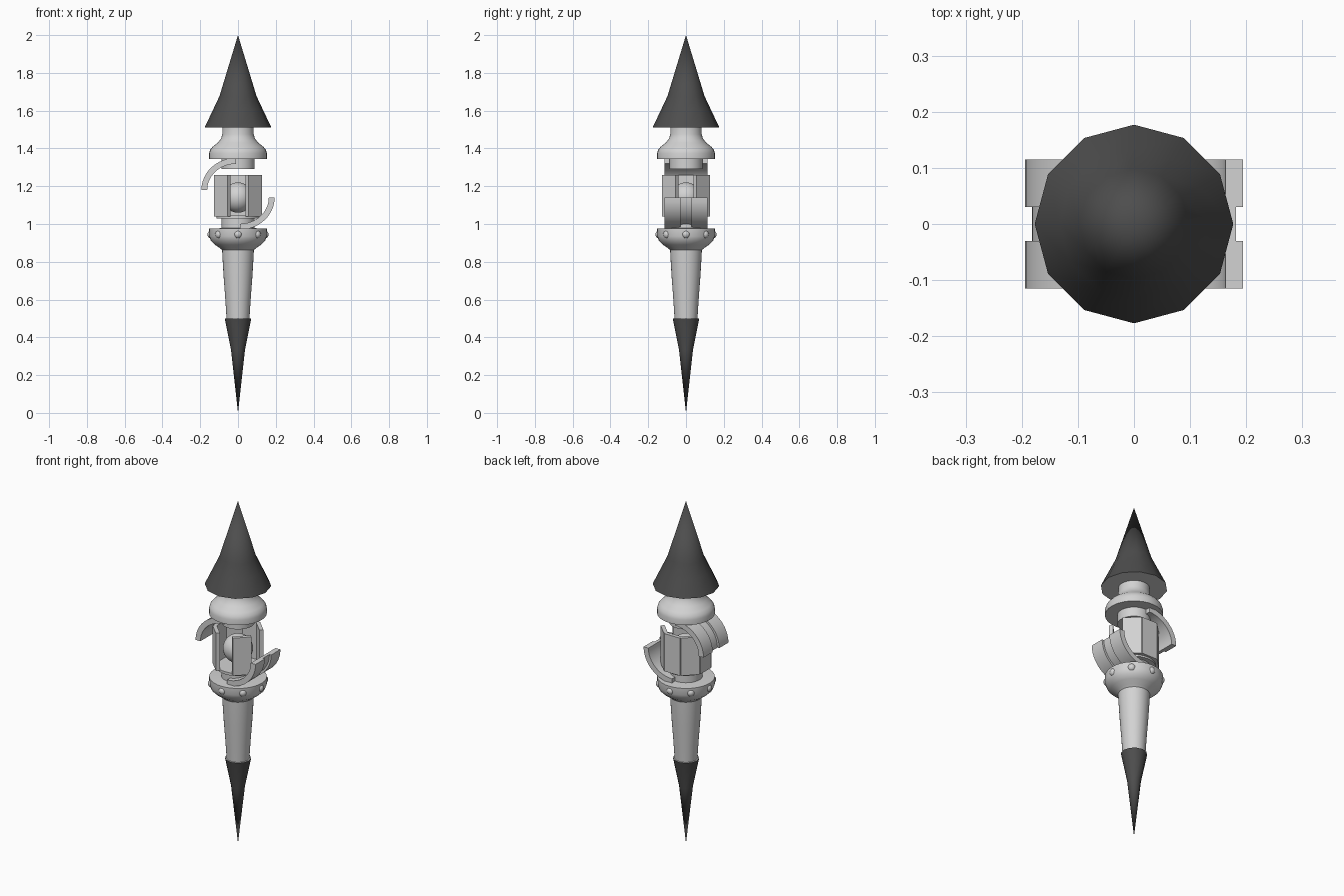
import bpy, bmesh, math
from mathutils import Matrix, Vector

if "Cube" in bpy.data.objects:
    bpy.data.objects.remove(bpy.data.objects["Cube"])


def material(name, v):
    m = bpy.data.materials.new(name)
    m.diffuse_color = (v, v, v, 1)
    m.use_nodes = True
    m.node_tree.nodes["Principled BSDF"].inputs["Base Color"].default_value = m.diffuse_color
    return m


LIGHT = material("light grey", 0.65)
DARK = material("dark grey", 0.075)


def finish(name, bm, mats, angle=35):
    bmesh.ops.recalc_face_normals(bm, faces=bm.faces)
    me = bpy.data.meshes.new(name)
    bm.to_mesh(me)
    bm.free()
    ob = bpy.data.objects.new(name, me)
    bpy.context.collection.objects.link(ob)
    for m in mats:
        me.materials.append(m)
    bpy.ops.object.select_all(action='DESELECT')
    ob.select_set(True)
    bpy.context.view_layer.objects.active = ob
    bpy.ops.object.shade_smooth_by_angle(angle=math.radians(angle))
    return ob


def lathe(name, profile, mats, sides=32, cap_z=None):
    """Spin (radius, z) points about z; flat faces at cap_z get the second material."""
    bm = bmesh.new()
    rings = []
    for r, z in profile:
        n = 1 if r == 0 else sides
        rings.append([bm.verts.new((r * math.cos(math.tau * i / n),
                                    r * math.sin(math.tau * i / n), z)) for i in range(n)])
    for a, b in zip(rings, rings[1:]):
        for i in range(sides):
            j = (i + 1) % sides
            quad = [a[i % len(a)], a[j % len(a)], b[j % len(b)], b[i % len(b)]]
            bm.faces.new(list(dict.fromkeys(quad)))
    for ring in (rings[0], rings[-1]):
        if len(ring) > 1:
            bm.faces.new(ring)
    if cap_z is not None:
        for f in bm.faces:
            if all(abs(v.co.z - cap_z) < 1e-5 for v in f.verts):
                f.material_index = 1
    return finish(name, bm, mats)


# Dark tapered points with light flat bases
lathe("top_spike", [(0.177, 1.51), (0.133, 1.603), (0.098, 1.677), (0, 2.0)],
      [DARK, LIGHT], 12, 1.51)
lathe("bottom_spike", [(0, 0), (0.037, 0.335), (0.07, 0.5)], [DARK, LIGHT], 12, 0.5)

# Flared collars and tapered handle
lathe("upper_collar", [(0.083, 1.515), (0.083, 1.475), (0.09, 1.452), (0.108, 1.43),
                       (0.135, 1.408), (0.148, 1.392), (0.153, 1.375), (0.153, 1.345),
                       (0.088, 1.345), (0.088, 1.29)], [LIGHT])
lathe("handle", [(0.06, 0.49), (0.067, 0.6), (0.076, 0.72), (0.082, 0.82), (0.084, 0.862),
                 (0.095, 0.872), (0.122, 0.89), (0.143, 0.91), (0.153, 0.935), (0.153, 0.975),
                 (0.088, 0.978), (0.088, 1.03), (0.115, 1.03), (0.115, 1.045)], [LIGHT])

# Round studs about the lower collar
bm = bmesh.new()
for i in range(8):
    a = math.tau * i / 8
    bmesh.ops.create_uvsphere(bm, u_segments=16, v_segments=10, radius=0.022, matrix=
                              Matrix.Translation((0.14 * math.cos(a), 0.14 * math.sin(a), 0.945)))
finish("collar_studs", bm, [LIGHT])

# Ball in the core
bm = bmesh.new()
bmesh.ops.create_uvsphere(bm, u_segments=32, v_segments=16, radius=0.08,
                          matrix=Matrix.Translation((0, 0, 1.14)))
finish("core_ball", bm, [LIGHT])

# Flat casing panels on an octagon, open at the front and right
bm = bmesh.new()
for deg in (45, 90, 135, 180, 225, 315):
    bmesh.ops.create_cube(bm, size=1, matrix=Matrix.Rotation(math.radians(deg), 4, 'Z')
                          @ Matrix.Translation((0.117, 0, 1.15))
                          @ Matrix.Diagonal((0.022, 0.1, 0.22, 1)))
finish("casing_panels", bm, [LIGHT])


def claw(name, turn):
    """Quarter-arc strips rising from the lower collar: two thick outer ones, one recessed."""
    bm = bmesh.new()
    n = 12
    for y0, y1, outer in ((-0.115, -0.03, 0.0), (-0.03, 0.03, 0.012), (0.03, 0.115, 0.0)):
        rows = []
        for i in range(n + 1):
            a = math.radians(90 * i / n)
            d = Vector((math.sin(a), 0, -math.cos(a)))
            row = []
            for off, y in ((outer, y0), (outer, y1), (0.031, y1), (0.031, y0)):
                row.append(bm.verts.new((0.01 + d.x * (0.184 - off), y,
                                         1.14 + d.z * (0.17 - off))))
            rows.append(row)
        for p, q in zip(rows, rows[1:]):
            for k in range(4):
                bm.faces.new((p[k], p[(k + 1) % 4], q[(k + 1) % 4], q[k]))
        bm.faces.new(rows[0])
        bm.faces.new(rows[-1])
    if turn:  # half turn about the y axis through the core
        bmesh.ops.rotate(bm, verts=bm.verts, cent=(0, 0, 1.16),
                         matrix=Matrix.Rotation(math.pi, 3, 'Y'))
    finish(name, bm, [LIGHT])


claw("lower_claw", False)
claw("upper_claw", True)
